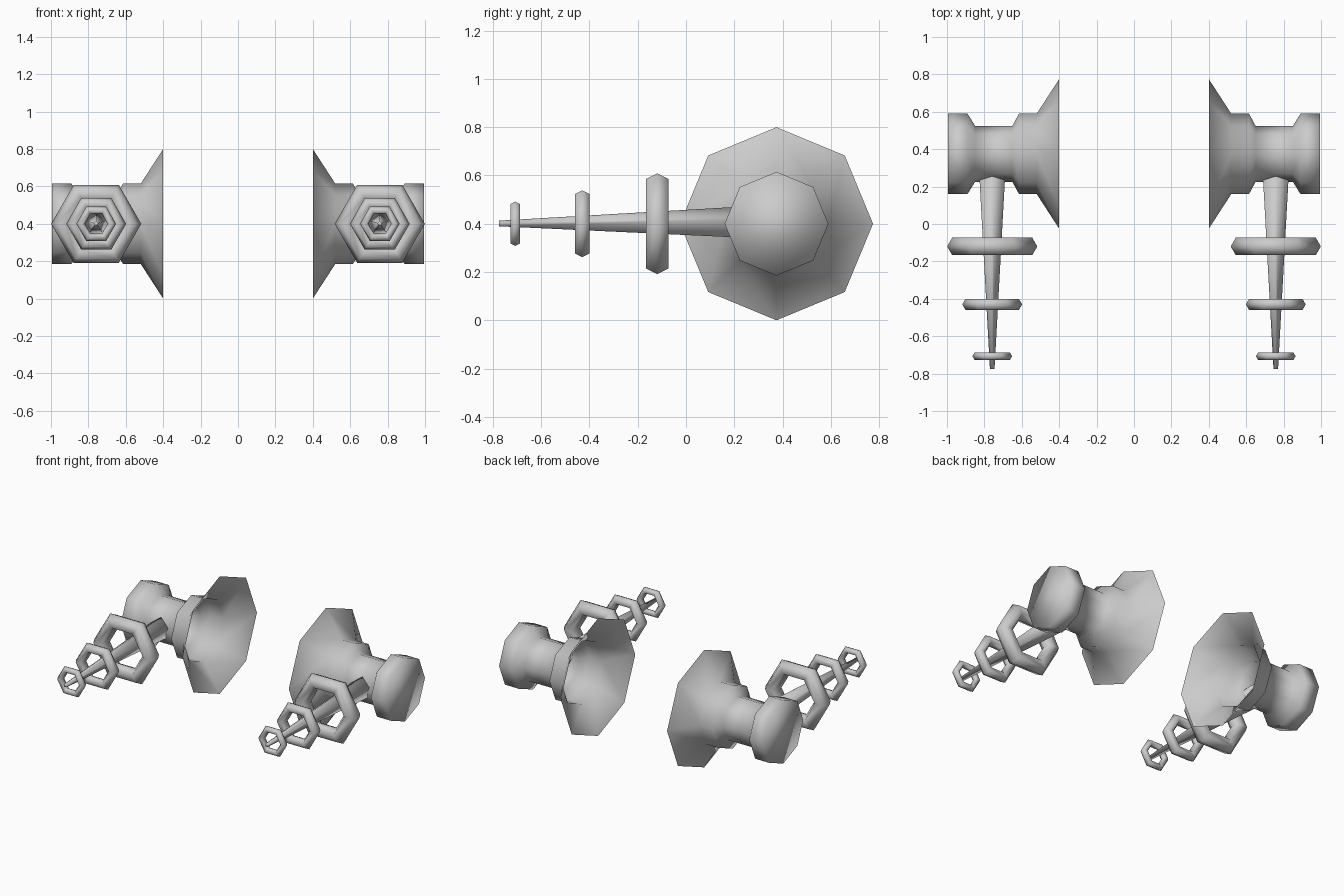
import bpy, bmesh
from math import sin, cos, pi

if "Cube" in bpy.data.objects:
    bpy.data.objects.remove(bpy.data.objects["Cube"])

AXIS_Y, AXIS_Z, ARM_X = 0.375, 0.4, 0.758


def finish(bm, name):
    bmesh.ops.recalc_face_normals(bm, faces=bm.faces)
    mesh = bpy.data.meshes.new(name)
    bm.to_mesh(mesh)
    bm.free()
    mesh.shade_smooth()
    obj = bpy.data.objects.new(name, mesh)
    bpy.context.collection.objects.link(obj)
    return obj


def loft(name, profile, sides, place, cap_start, cap_end):
    """Rings of (distance, radius) along an axis, joined with quads."""
    bm = bmesh.new()
    rings = [[bm.verts.new(place(d, r * sin(2 * pi * i / sides), r * cos(2 * pi * i / sides)))
              for i in range(sides)] for d, r in profile]
    for a, b in zip(rings, rings[1:]):
        for i in range(sides):
            j = (i + 1) % sides
            bm.faces.new((a[i], a[j], b[j], b[i]))
    if cap_start:
        bm.faces.new(rings[0])
    if cap_end:
        bm.faces.new(rings[-1])
    return finish(bm, name)


def hex_ring(name, x, y, outer, tube):
    """Six-sided hoop with a six-sided section, facing along y."""
    bm = bmesh.new()
    n = 6
    rings = []
    for i in range(n):
        a = 2 * pi * i / n
        ring = []
        for k in range(n):
            t = 2 * pi * k / n
            r = outer - tube + tube * cos(t)
            ring.append(bm.verts.new((x + r * cos(a), y + tube * sin(t), AXIS_Z + r * sin(a))))
        rings.append(ring)
    for i in range(n):
        a, b = rings[i], rings[(i + 1) % n]
        for k in range(n):
            m = (k + 1) % n
            bm.faces.new((a[k], a[m], b[m], b[k]))
    return finish(bm, name)


BODY = [(0.40, 0.40), (0.52, 0.215), (0.615, 0.215), (0.65, 0.15),
        (0.85, 0.15), (0.89, 0.215), (0.995, 0.215)]
ROD = [(0.30, 0.075), (-0.775, 0.013)]
RINGS = [("large", -0.12, 0.241, 0.054), ("middle", -0.43, 0.16, 0.035), ("small", -0.707, 0.106, 0.023)]

for side, s in (("right", 1), ("left", -1)):
    # Spool body with an open flared mouth facing the middle
    loft(f"flared_spool_{side}", BODY, 8,
         lambda d, u, v: (s * d, AXIS_Y + u, AXIS_Z + v), False, True)
    # Tapered five-sided rod pointing forward
    loft(f"tapered_rod_{side}", ROD, 5,
         lambda d, u, v: (s * ARM_X + u, d, AXIS_Z + v), True, True)
    # Three hoops shrinking towards the tip
    for label, y, outer, tube in RINGS:
        hex_ring(f"{label}_ring_{side}", s * ARM_X, y, outer, tube)
